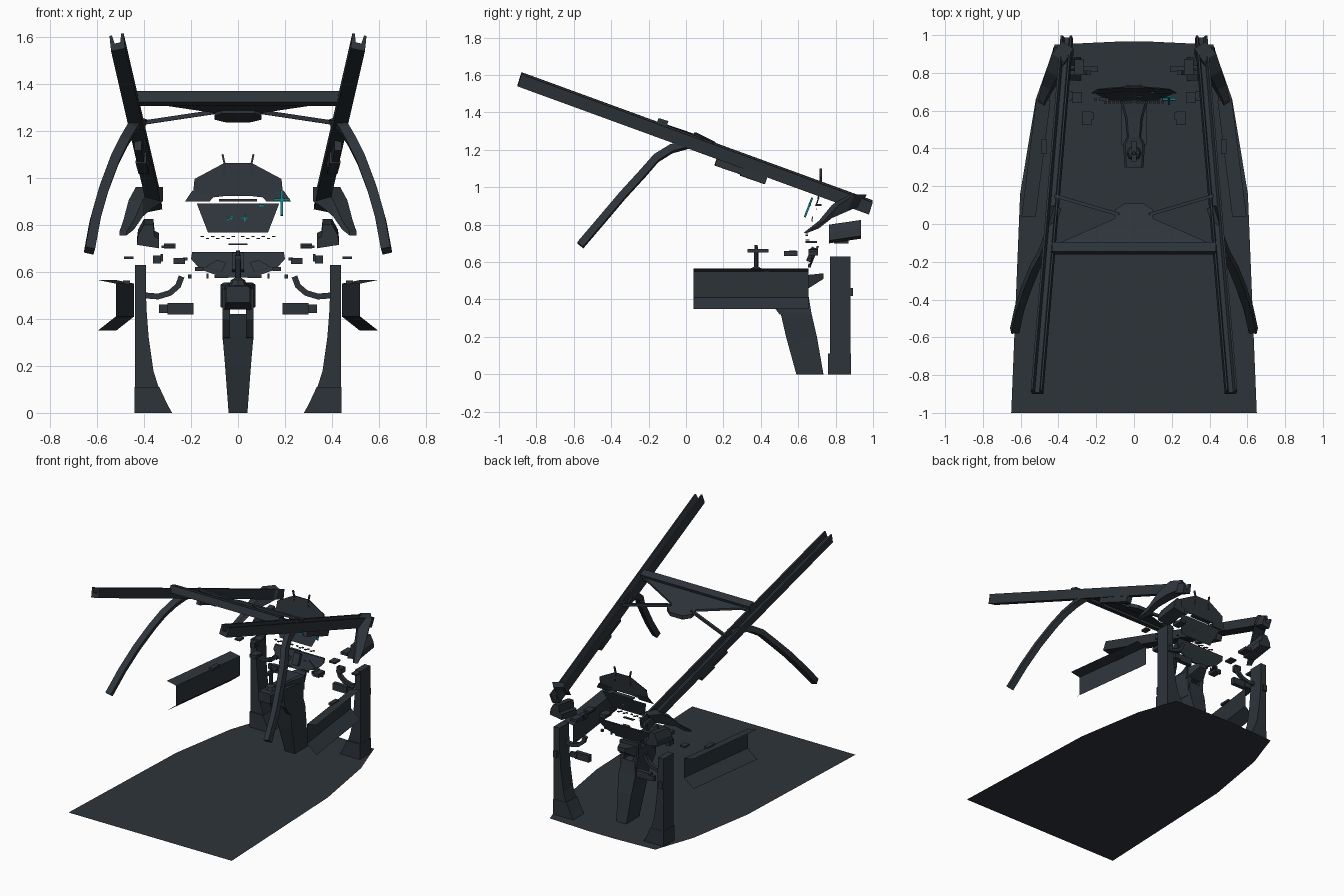
import bpy, bmesh, math
from mathutils import Vector, Matrix

if "Cube" in bpy.data.objects:
    bpy.data.objects.remove(bpy.data.objects["Cube"])

def material(name, rgb):
    m = bpy.data.materials.new(name)
    m.diffuse_color = (*rgb, 1)
    m.use_nodes = True
    m.node_tree.nodes["Principled BSDF"].inputs["Base Color"].default_value = m.diffuse_color
    return m

SLATE = material("dark slate", (0.026, 0.034, 0.042))
TEAL = material("teal", (0.005, 0.22, 0.24))

def make(name, verts, faces, mat=SLATE, mirror=False):
    me = bpy.data.meshes.new(name)
    me.from_pydata([tuple(v) for v in verts], [], faces)
    bm = bmesh.new()
    bm.from_mesh(me)
    bmesh.ops.recalc_face_normals(bm, faces=bm.faces)
    bm.to_mesh(me)
    bm.free()
    me.materials.append(mat)
    ob = bpy.data.objects.new(name, me)
    bpy.context.collection.objects.link(ob)
    if mirror:
        ob.modifiers.new("mirror", 'MIRROR').use_mirror_merge = False
    return ob

def loft(name, loops, caps=True, closed=True, **kw):
    n = len(loops[0])
    verts = [v for l in loops for v in l]
    faces = []
    for i in range(len(loops) - 1):
        for j in range(n if closed else n - 1):
            k = (j + 1) % n
            faces.append((i*n + j, i*n + k, (i+1)*n + k, (i+1)*n + j))
    if caps and closed:
        faces += [tuple(range(n)), tuple(range((len(loops)-1)*n, len(loops)*n))]
    return make(name, verts, faces, **kw)

def box(name, c, s, tilt=0, **kw):
    # box tilted about the x axis
    r = Matrix.Rotation(tilt, 3, 'X')
    def ring(z):
        return [Vector(c) + r @ Vector((a*s[0]/2, b*s[1]/2, z*s[2]/2))
                for a, b in ((-1, -1), (1, -1), (1, 1), (-1, 1))]
    return loft(name, [ring(-1), ring(1)], **kw)

def sweep(name, path, w, h, up=(0, 0, 1), **kw):
    # rectangular bar along a path
    pts = [Vector(p) for p in path]
    loops = []
    for i, p in enumerate(pts):
        t = (pts[min(i+1, len(pts)-1)] - pts[max(i-1, 0)]).normalized()
        s = t.cross(Vector(up)).normalized()
        u = s.cross(t)
        loops.append([p + s*a*w/2 + u*b*h/2 for a, b in ((-1, -1), (1, -1), (1, 1), (-1, 1))])
    return loft(name, loops, **kw)

def sheet(name, outline, pos, thick=0.0, **kw):
    # symmetric or free outline of (x, z) on a tilted plane, y = pos(z)
    front = [(x, pos(z), z) for x, z in outline]
    if not thick:
        return make(name, front, [tuple(range(len(front)))], **kw)
    return loft(name, [front, [(x, y + thick, z) for x, y, z in front]], **kw)

def both(half):
    return half + [(-x, z) for x, z in reversed(half)]

# floor
make("floor", [(x, y, 0) for x, y in both([(0.65, -1), (0.603, 0.16), (0.52, 0.66),
     (0.46, 0.83), (0.42, 0.95), (0.1, 0.965)])], [tuple(range(12))])

# channel-shaped roof rails
prof = [(-.03, 0), (.03, 0), (.03, .068), (.02, .068), (.012, .03), (-.012, .03), (-.02, .068), (-.03, .068)]
def rail_ring(cx, cy, cz):
    return [(cx + a + 0.1*b, cy + 0.3*b, cz + 0.95*b - 0.2*a) for a, b in prof]
loft("roof_rail", [rail_ring(.51, -.9, 1.545), rail_ring(.352, .978, .86)], mirror=True)
sweep("rail_clip", [(.425, .16, 1.14), (.412, .32, 1.085)], .03, .05, mirror=True)
sweep("rail_grip", [(.412, .30, 1.09), (.40, .43, 1.045)], .045, .06, mirror=True)

# cross beam, its gusset panel, hub and thin arms
box("cross_beam", (0, -.128, 1.338), (.87, .055, .05), tilt=-.3)
def slope(y):
    return 1.345 - .34*(y + .13)
def roof_plate(name, half, t):
    o = both(half)
    loft(name, [[(x, y, slope(y) - d) for x, y in o] for d in (0, t)])
roof_plate("gusset_panel", [(.42, -.11), (.1, .03)], .015)
roof_plate("roof_hub", [(.07, .0), (.1, .03), (.1, .075), (.05, .11)], .028)
sweep("roof_arm", [(.08, .05, 1.283), (.42, .15, 1.232)], .018, .018, mirror=True)

# curved side struts
sweep("side_strut", [(.41, .09, 1.235), (.435, .01, 1.23), (.455, -.08, 1.205), (.485, -.16, 1.155),
      (.525, -.23, 1.075), (.57, -.34, .955), (.607, -.45, .825), (.632, -.565, .69)],
      .04, .042, up=(1, 0, .3), mirror=True)

# curved corner brackets at the front of the rails
sections = [(.35, .93, .93, .06, .06), (.40, .86, .915, .07, .09), (.435, .78, .87, .06, .07),
            (.465, .71, .80, .045, .04), (.49, .645, .762, .03, .015)]
loft("corner_bracket", [[(x - w/2, y - w*.6, z - h/2), (x + w/2, y, z - h/2),
     (x + w/2, y + w*.6, z + h/2), (x - w/2, y, z + h/2)] for x, y, z, w, h in sections], mirror=True)

# corner equipment pods
loft("corner_pod", [[(.335, y, .70 + d), (.43, y, .715 + d), (.425, y, .755 + d), (.40, y, .80 + d),
     (.36, y, .80 + d), (.355, y, .75 + d), (.335, y, .74 + d)] for y, d in ((.765, 0), (.935, .025))], mirror=True)
box("pod_inner_block", (.29, .83, .71), (.05, .08, .02), mirror=True)

# front posts with feet
post = [(.438, 0), (.33, 0), (.335, .1), (.36, .18), (.38, .32), (.39, .45), (.392, .63), (.438, .63)]
loft("front_post", [[(x, y, z) for x, z in post] for y in (.77, .88)], mirror=True)
loft("post_foot", [[(x, y, z) for x, z in [(.44, 0), (.28, 0), (.30, .035), (.335, .11), (.44, .11)]]
     for y in (.76, .882)], mirror=True)
box("post_tab", (.42, .887, .44), (.03, .014, .045), mirror=True)
sweep("post_hose", [(.24, .8, .58), (.255, .8, .54), (.29, .8, .51), (.34, .8, .495), (.40, .8, .50)],
      .025, .025, up=(0, 1, 0), mirror=True)
box("pedal", (.245, .82, .443), (.11, .03, .05), mirror=True)
box("pedal_arm", (.31, .83, .443), (.05, .02, .035), mirror=True)

# side consoles: open channels facing outward
side = [(.076, .565), (0, .55), (0, .41), (.076, .35)]
loft("side_console", [[(x0 + dx, y, z) for dx, z in side] for x0, y in ((.52, .04), (.442, .655))],
     closed=False, mirror=True)
box("console_box", (.475, .41, .555), (.03, .08, .016), mirror=True)

# centre console: leg, cheeks and arm
def ring(w, pts):
    return [(-w, *pts[0]), (w, *pts[0]), (w, *pts[1]), (-w, *pts[1])]
loft("console_leg", [ring(.04, ((.59, 0), (.735, 0))), ring(.055, ((.535, .2), (.70, .2))),
     ring(.066, ((.505, .33), (.67, .33))), ring(.05, ((.49, .42), (.655, .42)))])
loft("console_cheek", [[(x, y, z) for y, z in ((.42, .53), (.44, .40), (.50, .32), (.65, .31), (.655, .5))]
     for x in (.035, .066)], mirror=True)
arm = [(.30, .05, .47, .53), (.42, .058, .44, .535), (.46, .036, .44, .54), (.56, .045, .44, .54),
       (.65, .075, .45, .545)]
loft("console_arm", [[(-w, y, a), (w, y, a), (w, y, b), (w*.8, y, b + .01), (-w*.8, y, b + .01), (-w, y, b)]
     for y, w, a, b in arm])
loft("console_neck", [ring(.07, ((.64, .45), (.64, .53))), ring(.03, ((.735, .51), (.735, .54)))])

# control stick
loft("stick", [[(r*math.cos(i*math.pi/4), .375 + r*math.sin(i*math.pi/4), z) for i in range(8)]
     for z, r in ((.54, .04), (.565, .03), (.575, .012), (.65, .012), (.69, .008))])
box("stick_grip", (0, .385, .66), (.025, .11, .018))

# dashboard
sheet("dashboard", both([(.06, .575), (.16, .61), (.2, .655), (.195, .685)]), lambda z: .655 + (z - .575)*.4, .012)
box("dash_ridge", (0, .672, .64), (.05, .03, .08), tilt=-.4)
sheet("dash_vent", [(.05, .64), (.09, .65), (.14, .62), (.07, .60)], lambda z: .648 + (z - .575)*.4, .008, mirror=True)

# display screens
def screen_y(z):
    return .655 + (z - .77)*.4
sheet("main_screen", both([(.128, .768), (.175, .89)]), screen_y)
sheet("upper_screen", both([(.06, .922), (.1, .917), (.19, .945), (.185, .995), (.06, 1.062)]),
      lambda z: .70 + (z - .92)*.15, .006)
sheet("screen_wing", [(.09, .935), (.12, .90), (.225, .90), (.195, .945)], lambda z: .69 + (z - .9)*.4, .006, mirror=True)
sweep("aerial", [(.062, .72, 1.0), (.055, .72, 1.05), (.066, .72, 1.10)], .008, .012, up=(0, 1, 0), mirror=True)
box("screen_bar", (0, .71, .905), (.16, .03, .01))

# teal sight and screen marks
box("sight_upright", (.186, .655, .892), (.011, .011, .112), tilt=-.37, mat=TEAL)
box("sight_bar", (.186, .661, .907), (.072, .012, .011), mat=TEAL)
for x, z, s in ((.028, .83, .03), (-.03, .828, .012), (-.042, .822, .008), (-.025, .838, .008)):
    box("screen_mark", (x, screen_y(z) - .004, z), (s, .004, .007), mat=TEAL)
    box("screen_mark_upright", (x, screen_y(z) - .004, z), (.007, .004, s), mat=TEAL)
box("screen_corner_mark", (.1, screen_y(.882) - .004, .882), (.02, .004, .008), mat=TEAL)

# small switches and blocks around the dashboard
for name, c, s in (
        ("side_block", (.25, .56, .646), (.05, .07, .025)),
        ("side_block_lip", (.225, .57, .655), (.02, .04, .012)),
        ("bracket", (.345, .68, .652), (.035, .05, .035)),
        ("bracket_pin", (.325, .68, .66), (.01, .03, .03)),
        ("slat_inner", (.30, .67, .707), (.05, .06, .012)),
        ("slat_outer", (.465, .68, .66), (.04, .05, .012)),
        ("switch_block", (.165, .66, .612), (.035, .02, .018)),
        ("knob", (.205, .66, .58), (.016, .016, .016)),
        ("lever", (.13, .66, .582), (.008, .01, .022)),
        ("lower_strip", (.07, .66, .58), (.06, .01, .012))):
    box(name, c, s, mirror=True)
for i in range(7):
    box("top_switch", (.02 + i*.022, .645, .75 - .008*(i % 2)), (.014, .012, .005), mirror=True)
box("centre_strip", (0, .65, .717), (.08, .02, .005))
